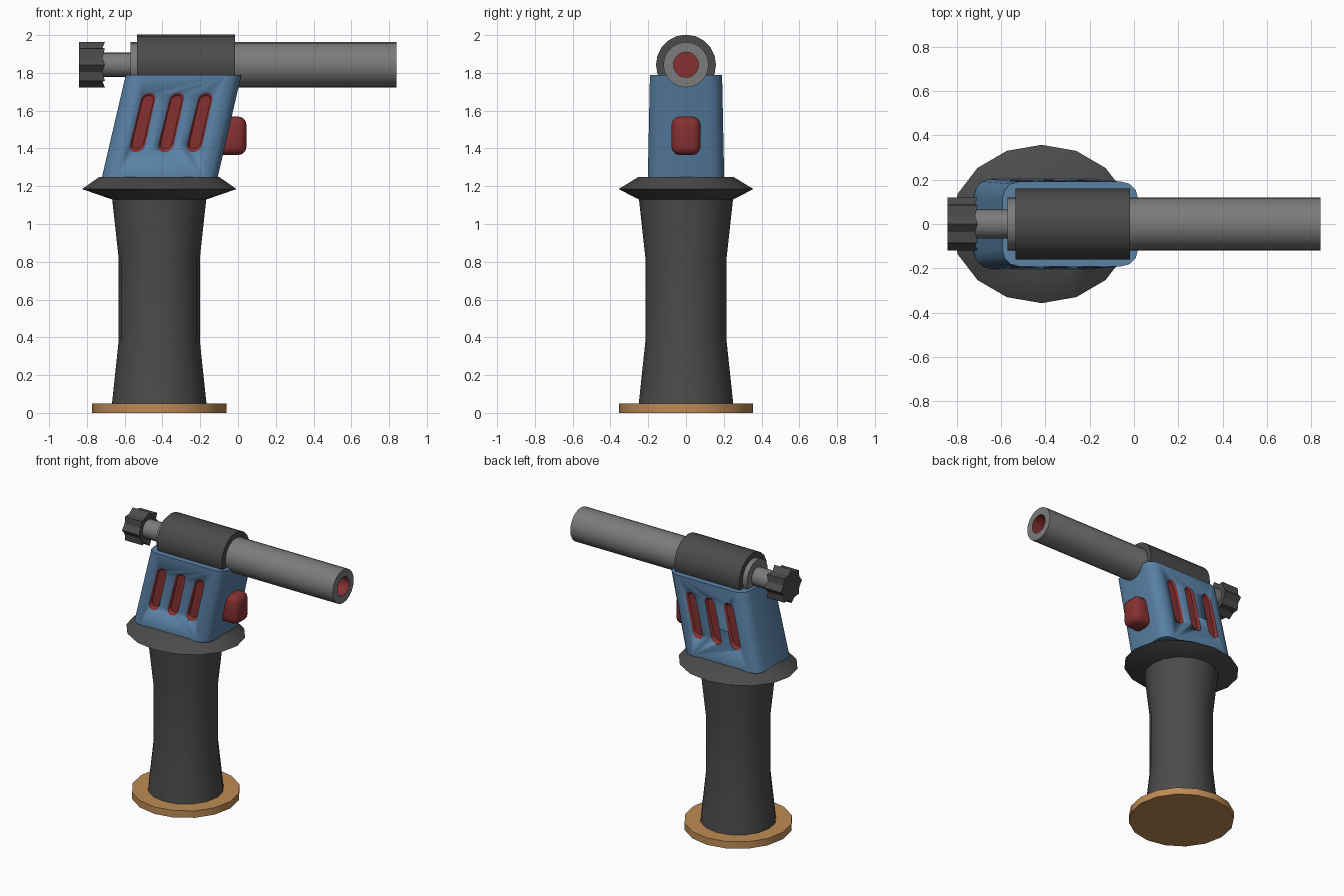
import bpy, bmesh
from math import sin, cos, pi, radians

if "Cube" in bpy.data.objects:
    bpy.data.objects.remove(bpy.data.objects["Cube"])

CX = -0.417   # axis of handle
AZ = 1.843    # height of barrel axis


def mat(name, rgb):
    m = bpy.data.materials.new(name)
    m.diffuse_color = (*rgb, 1)
    m.use_nodes = True
    m.node_tree.nodes["Principled BSDF"].inputs["Base Color"].default_value = m.diffuse_color
    return m


BLUE = mat("blue", (0.10, 0.22, 0.38))
RED = mat("red", (0.24, 0.03, 0.03))
ORANGE = mat("orange", (0.52, 0.26, 0.09))
DARK = mat("dark_grey", (0.07, 0.07, 0.07))
GREY = mat("mid_grey", (0.20, 0.20, 0.20))


def loft(name, rings, mats, red_from=None):
    """Skin closed rings of points and cap both ends."""
    bm = bmesh.new()
    loops = [[bm.verts.new(p) for p in r] for r in rings]
    n = len(loops[0])
    for k, (a, b) in enumerate(zip(loops, loops[1:])):
        for i in range(n):
            j = (i + 1) % n
            f = bm.faces.new((a[i], a[j], b[j], b[i]))
            f.material_index = int(red_from is not None and k >= red_from)
    bm.faces.new(loops[0])
    end = bm.faces.new(loops[-1])
    end.material_index = int(red_from is not None)
    bmesh.ops.recalc_face_normals(bm, faces=bm.faces)
    me = bpy.data.meshes.new(name)
    bm.to_mesh(me)
    bm.free()
    for m in mats:
        me.materials.append(m)
    ob = bpy.data.objects.new(name, me)
    bpy.context.collection.objects.link(ob)
    me.shade_smooth()
    me.set_sharp_from_angle(angle=radians(32))
    return ob


def upright(z, rx, ry, n=16):
    return [(CX + rx * cos(2 * pi * i / n), ry * sin(2 * pi * i / n), z) for i in range(n)]


def along(x, r, n=20):
    return [(x, r * cos(2 * pi * i / n), AZ + r * sin(2 * pi * i / n)) for i in range(n)]


# Base plate, waisted grip and flared collar
loft("base_plate", [upright(z, 0.356, 0.356) for z in (0, 0.05)], [ORANGE])
loft("grip", [upright(z, r, r) for z, r in
              ((0.05, 0.25), (0.38, 0.215), (0.82, 0.215), (1.14, 0.25))], [DARK])
loft("collar", [upright(1.13, 0.25, 0.25), upright(1.185, 0.409, 0.357),
                upright(1.25, 0.316, 0.25)], [DARK])


# Leaning body with rounded corners
def rounded(z, x0, x1, hy, r=0.075, seg=3):
    pts = []
    for k, (cx, cy) in enumerate(((x1 - r, hy - r), (x0 + r, hy - r),
                                  (x0 + r, r - hy), (x1 - r, r - hy))):
        for i in range(seg + 1):
            a = pi / 2 * (k + i / seg)
            pts.append((cx + r * cos(a), cy + r * sin(a), z))
    return pts


body = loft("body", [rounded(1.245, -0.721, -0.108, 0.202),
                     rounded(1.79, -0.594, 0.018, 0.191)], [BLUE, RED])


# Slanted red vent slots, sunk into both sides of the body
def slot(cx, y, scale):
    r, h = 0.04 * scale, 0.16 - 0.04 * (1 - scale)
    pts = []
    for i in range(18):
        a = pi * (i if i < 9 else i - 1) / 8
        z = r * sin(a) + (h - 0.04 if i < 9 else 0.04 - h)
        pts.append((cx + r * cos(a) + 0.233 * z, y, 1.54 + z))
    return pts


for side in (-1, 1):
    for k in range(3):
        cut = loft("vent_cutter", [slot(-0.504 + 0.151 * k, side * y, s)
                                   for y, s in ((0.23, 1.0), (0.197, 1.0), (0.178, 0.75))], [RED])
        cut.hide_render = True
        cut.hide_viewport = True
        mod = body.modifiers.new("vent", 'BOOLEAN')
        mod.operation = 'DIFFERENCE'
        mod.solver = 'EXACT'
        mod.material_mode = 'TRANSFER'
        mod.object = cut

# Trigger button
bpy.ops.mesh.primitive_cube_add(size=1, location=(-0.045, 0, 1.467))
trigger = bpy.context.object
trigger.name = "trigger"
trigger.scale = (0.18, 0.154, 0.205)
bpy.ops.object.transform_apply(location=False, rotation=False, scale=True)
trigger.data.materials.append(RED)
bev = trigger.modifiers.new("round", 'BEVEL')
bev.width = 0.045
bev.segments = 3
trigger.data.shade_smooth()

# Barrel with red bore, sleeve and rear rod
loft("barrel", [along(x, r) for x, r in ((-0.57, 0.12), (0.84, 0.12), (0.84, 0.067), (0.76, 0.067))],
     [GREY, RED], red_from=2)
loft("sleeve", [along(x, 0.159) for x in (-0.535, -0.017)], [DARK])
loft("rear_rod", [along(x, 0.066, 16) for x in (-0.72, -0.56)], [GREY])


# Fluted knob with eight ridges
def star(x, dip):
    pts = []
    for i in range(16):
        a, r = pi * i / 8, (0.12, 0.097)[i % 2]
        pts.append((x - dip * (i % 2), r * cos(a), AZ + r * sin(a)))
    return pts


loft("knob", [star(-0.842, 0), star(-0.705, 0.012)], [DARK])
